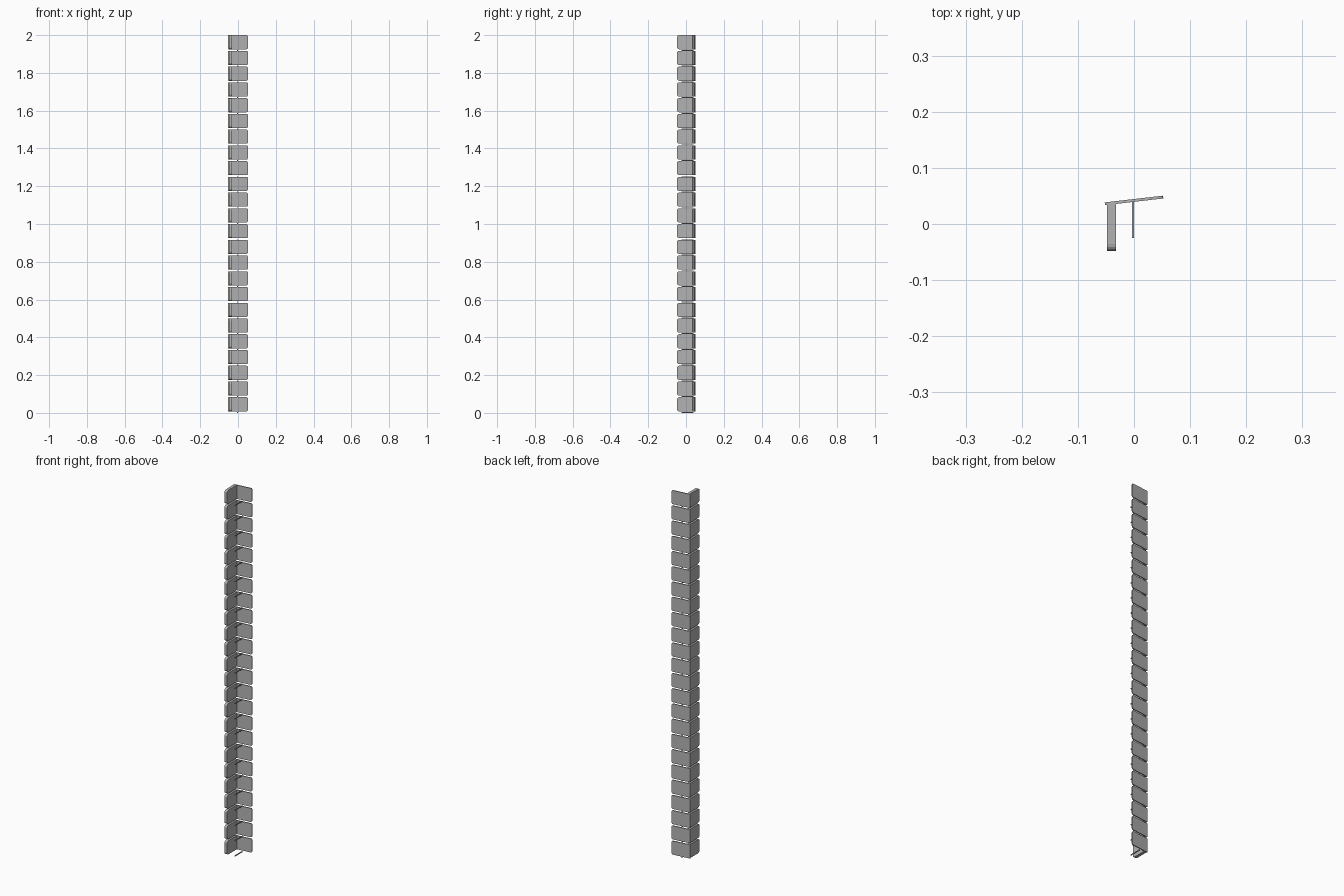
import bpy, bmesh, math
from mathutils import Matrix, Vector

cube = bpy.data.objects.get("Cube")
if cube:
    bpy.data.objects.remove(cube, do_unlink=True)

COUNT = 24
HEIGHT = 0.075
BASE = 0.008
PITCH = (2.0 - BASE - HEIGHT) / (COUNT - 1)

grey = bpy.data.materials.new("plain grey")
grey.use_nodes = True
grey.diffuse_color = (0.45, 0.45, 0.45, 1)
grey.node_tree.nodes["Principled BSDF"].inputs["Base Color"].default_value = grey.diffuse_color


def plate(name, start, end, thick, near_radius, far_radius):
    """Upright plate from start to end in plan, with rounded corners."""
    start, end = Vector(start), Vector(end)
    along = end - start
    length = along.length
    bm = bmesh.new()
    corners = [(0, 0, near_radius, 180), (length, 0, far_radius, 270),
               (length, HEIGHT, far_radius, 0), (0, HEIGHT, near_radius, 90)]
    ring = []
    for u, v, r, turn in corners:
        cu = r if u == 0 else u - r
        cv = r if v == 0 else v - r
        for step in range(5):
            a = math.radians(turn + step * 22.5)
            ring.append(bm.verts.new((cu + r * math.cos(a), -thick / 2, cv + r * math.sin(a))))
    face = bm.faces.new(ring)
    out = bmesh.ops.extrude_face_region(bm, geom=[face])
    moved = [g for g in out["geom"] if isinstance(g, bmesh.types.BMVert)]
    bmesh.ops.translate(bm, verts=moved, vec=(0, thick, 0))
    bmesh.ops.recalc_face_normals(bm, faces=bm.faces)
    turn = Matrix.Rotation(math.atan2(along.y, along.x), 4, "Z")
    bm.transform(Matrix.Translation((start.x, start.y, BASE)) @ turn)
    return finish(name, bm)


def rod(name, x, y0, y1, width, height):
    """Thin bar lying front to back at ground level."""
    bm = bmesh.new()
    bmesh.ops.create_cube(bm, size=1)
    bm.transform(Matrix.Translation((x, (y0 + y1) / 2, height / 2))
                 @ Matrix.Diagonal((width, y1 - y0, height, 1)))
    return finish(name, bm)


def finish(name, bm):
    mesh = bpy.data.meshes.new(name)
    bm.to_mesh(mesh)
    bm.free()
    mesh.materials.append(grey)
    obj = bpy.data.objects.new(name, mesh)
    bpy.context.collection.objects.link(obj)
    # stack the part up the column
    stack = obj.modifiers.new("stack", "ARRAY")
    stack.count = COUNT
    stack.use_relative_offset = False
    stack.use_constant_offset = True
    stack.constant_offset_displace = (0, 0, PITCH)
    return obj


# wide, slightly turned panels along the back
plate("back_panels", (-0.052, 0.036), (0.052, 0.048), 0.005, 0.002, 0.007)
# thicker panels reaching forward
plate("side_panels", (-0.0405, 0.037), (-0.0405, -0.048), 0.016, 0.002, 0.012)
# thin bars in the gaps
rod("gap_rods", -0.002, -0.025, 0.041, 0.004, 0.005)
